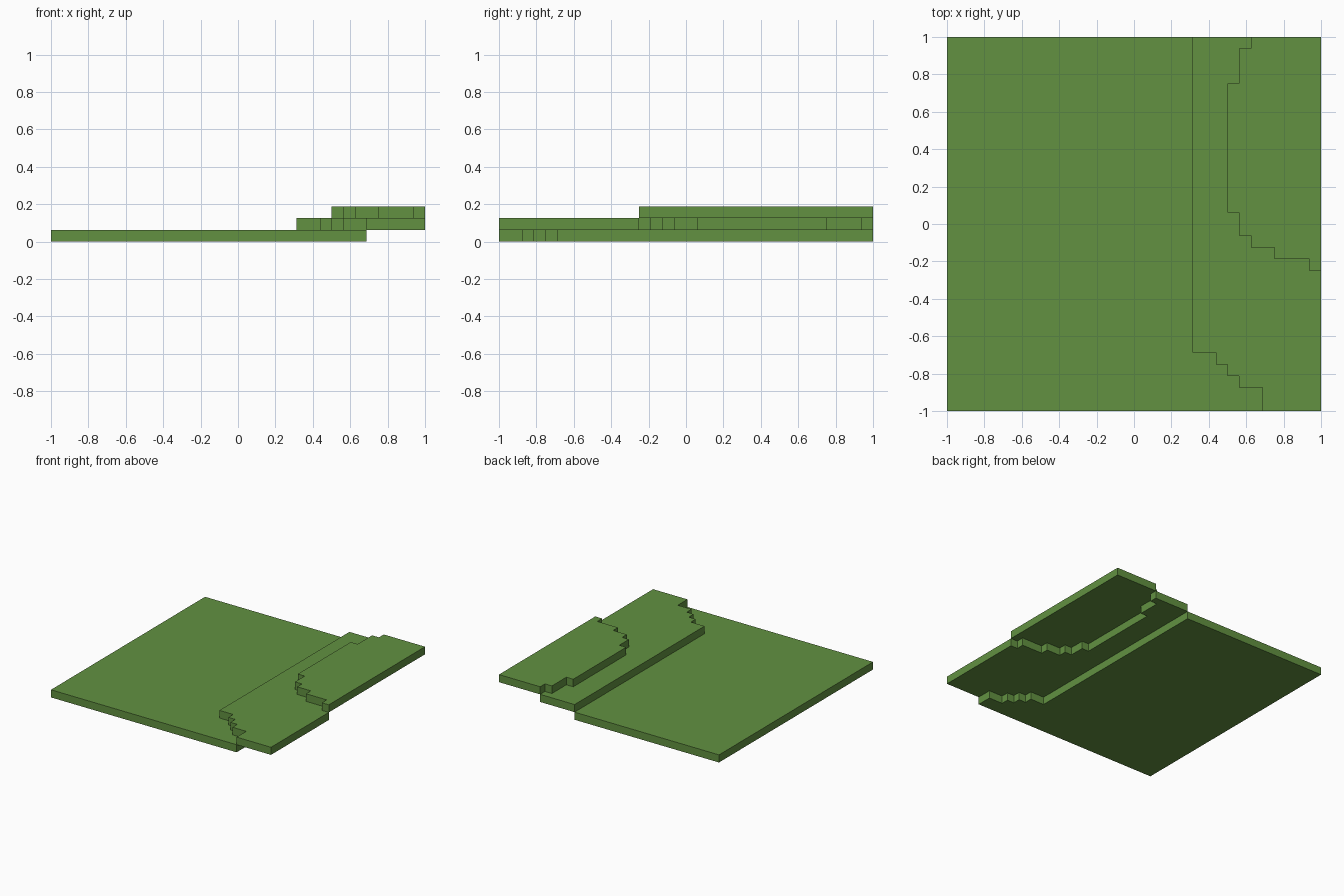
import bpy
import bmesh

cube = bpy.data.objects.get("Cube")
if cube:
    bpy.data.objects.remove(cube)

CELL = 1 / 16   # side of one terrain block
EDGE = 16       # half width of the terrain in blocks

grass = bpy.data.materials.new("grass_green")
grass.use_nodes = True
colour = (0.122, 0.283, 0.053, 1)
grass.diffuse_color = colour
grass.node_tree.nodes["Principled BSDF"].inputs["Base Color"].default_value = colour


def stairs(steps):
    """Stepped border line from (start y, x) pairs, running front to back."""
    ends = [y for y, x in steps[1:]] + [EDGE]
    return [(x, y) for (start, x), end in zip(steps, ends) for y in (start, end)]


def terrace(name, level, left, right):
    """One block thick slab between two stepped borders."""
    outline = stairs(left) + stairs(right)[::-1]
    bm = bmesh.new()
    base = bm.faces.new([bm.verts.new((x * CELL, y * CELL, level * CELL))
                         for x, y in outline])
    top = bmesh.ops.extrude_face_region(bm, geom=[base], use_keep_orig=True)["geom"]
    bmesh.ops.translate(bm, vec=(0, 0, CELL),
                        verts=[v for v in top if isinstance(v, bmesh.types.BMVert)])
    bmesh.ops.recalc_face_normals(bm, faces=bm.faces)
    mesh = bpy.data.meshes.new(name)
    bm.to_mesh(mesh)
    bm.free()
    mesh.materials.append(grass)
    bpy.context.collection.objects.link(bpy.data.objects.new(name, mesh))


# Stepped borders between neighbouring terraces
lower_border = [(-16, 11), (-14, 9), (-13, 8), (-12, 7), (-11, 5)]
upper_border = [(-4, 15), (-3, 12), (-2, 10), (-1, 9), (1, 8), (12, 9), (15, 10)]

# Terraces rising to the left
terrace("lower_terrace", 0, [(-EDGE, -EDGE)], lower_border)
terrace("middle_terrace", 1, lower_border, [(-EDGE, EDGE)] + upper_border)
terrace("upper_terrace", 2, upper_border, [(-4, EDGE)])
